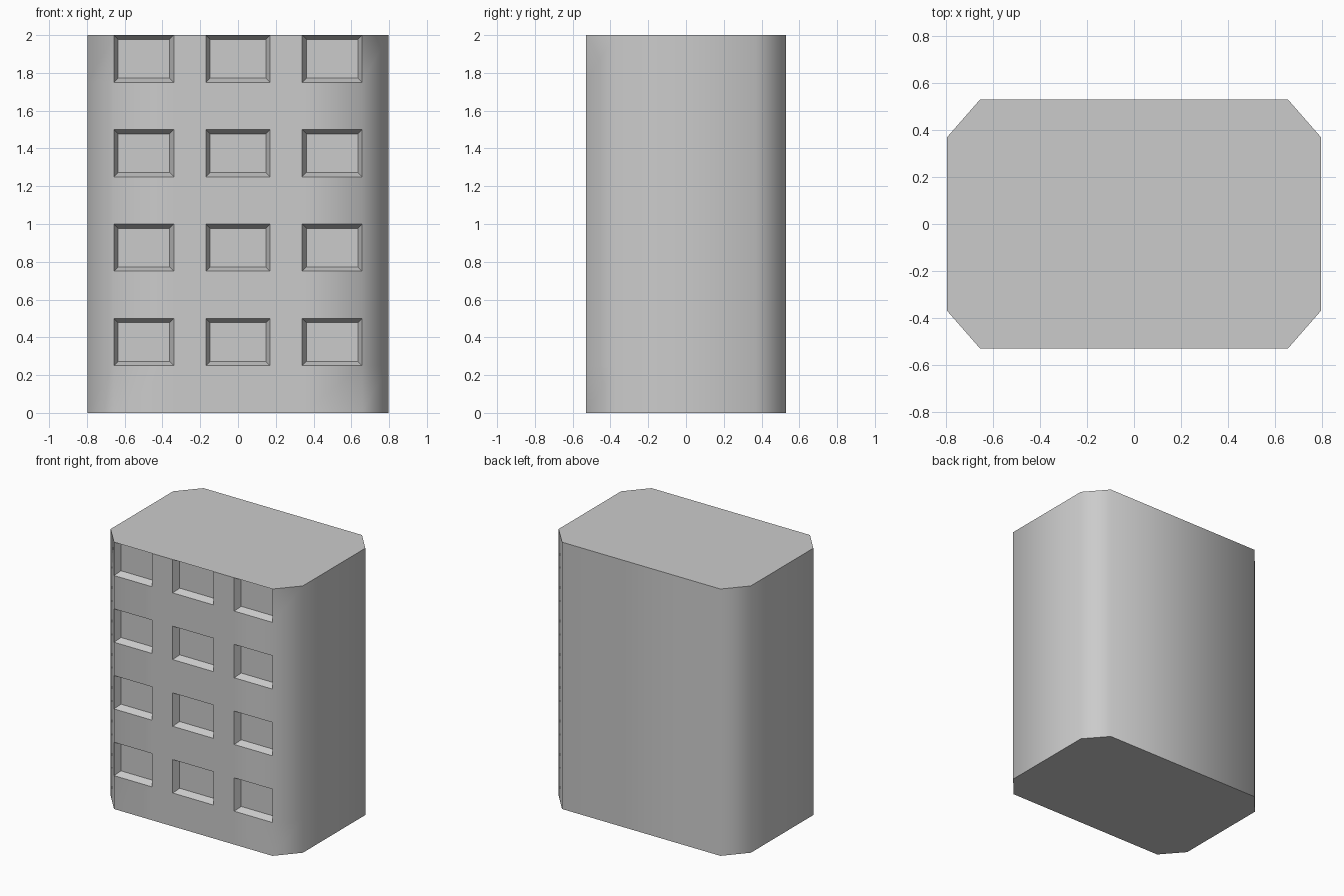
import bpy, bmesh

if "Cube" in bpy.data.objects:
    bpy.data.objects.remove(bpy.data.objects["Cube"])

# Plan outline: front edge is split at the window columns, corners are chamfered
X, Y, CX, CY = 0.797, 0.53, 0.657, 0.37
columns = [-CX, -0.34, -0.17, 0.17, 0.34, CX]
outline = [(x, -Y) for x in columns]
outline += [(X, -CY), (X, CY), (CX, Y), (-CX, Y), (-X, CY), (-X, -CY)]
levels = [i * 0.25 for i in range(9)]
n = len(outline)

bm = bmesh.new()
rings = [[bm.verts.new((x, y, z)) for x, y in outline] for z in levels]

# Walls, keeping the window cells of the front
windows = []
for row in range(len(levels) - 1):
    for i in range(n):
        j = (i + 1) % n
        face = bm.faces.new((rings[row][i], rings[row][j],
                             rings[row + 1][j], rings[row + 1][i]))
        if row % 2 == 1 and i in (0, 2, 4):
            windows.append(face)

# Roof and base
bm.faces.new(rings[-1])
bm.faces.new(list(reversed(rings[0])))
bm.normal_update()

# Recessed windows with sloping reveals
bmesh.ops.inset_individual(bm, faces=windows, thickness=0.032, depth=0.0)
for face in windows:
    for v in face.verts:
        v.co.y += 0.05
bm.normal_update()

mesh = bpy.data.meshes.new("building")
bm.to_mesh(mesh)
bm.free()
building = bpy.data.objects.new("building", mesh)
bpy.context.collection.objects.link(building)

# Smooth chamfered corners, sharp window and roof edges
bpy.context.view_layer.objects.active = building
building.select_set(True)
bpy.ops.object.shade_smooth_by_angle(angle=0.9)
